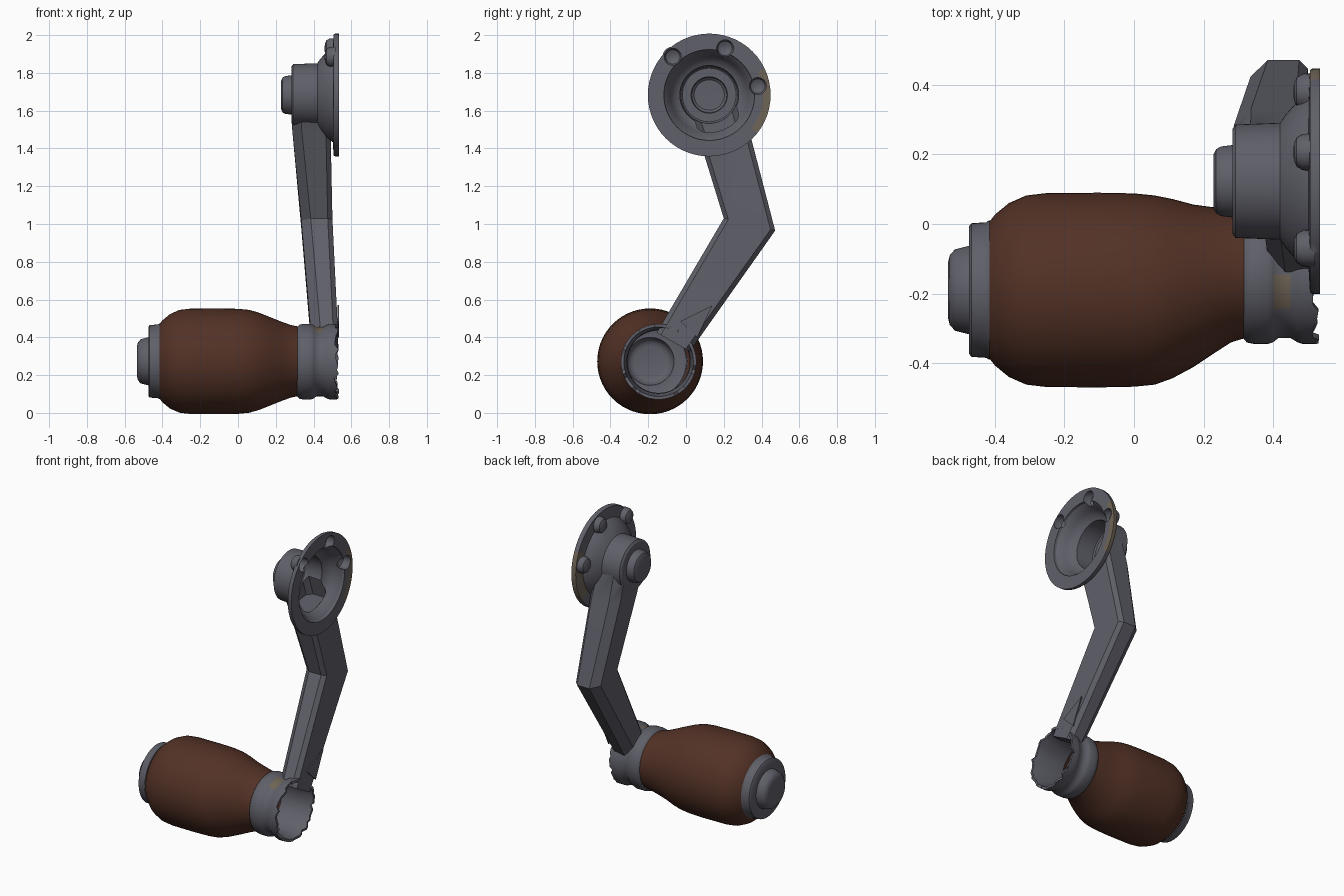
import bpy, bmesh, math, random
from mathutils import Vector

random.seed(4)
cube = bpy.data.objects.get("Cube")
if cube:
    bpy.data.objects.remove(cube)


def material(name, rgb):
    m = bpy.data.materials.new(name)
    m.use_nodes = True
    m.diffuse_color = (*rgb, 1)
    bsdf = m.node_tree.nodes["Principled BSDF"]
    bsdf.inputs["Base Color"].default_value = (*rgb, 1)
    bsdf.inputs["Roughness"].default_value = 0.6
    return m


MATS = [material("grey metal", (0.115, 0.115, 0.142)),
        material("brown wood", (0.085, 0.031, 0.019)),
        material("tan wear", (0.16, 0.13, 0.095))]
GREY, BROWN, TAN = range(3)


def make(name, bm, mat=GREY):
    bmesh.ops.recalc_face_normals(bm, faces=bm.faces)
    for f in bm.faces:
        f.material_index = mat
    mesh = bpy.data.meshes.new(name)
    bm.to_mesh(mesh)
    bm.free()
    for m in MATS:
        mesh.materials.append(m)
    ob = bpy.data.objects.new(name, mesh)
    bpy.context.collection.objects.link(ob)
    return ob


def activate(ob):
    bpy.ops.object.select_all(action='DESELECT')
    ob.select_set(True)
    bpy.context.view_layer.objects.active = ob


def smooth(ob, deg=35):
    activate(ob)
    bpy.ops.object.shade_smooth_by_angle(angle=math.radians(deg))


def lathe(name, profile, y, z, mat=GREY, seg=56):
    """Turn (x, radius, optional sideways shift) points around an x axis."""
    bm = bmesh.new()
    rings = []
    for x, r, *shift in profile:
        cy = y + (shift[0] if shift else 0)
        n = seg if r > 0 else 1
        rings.append([bm.verts.new((x, cy + r * math.cos(math.tau * i / seg),
                                    z + r * math.sin(math.tau * i / seg))) for i in range(n)])
    for a, b in zip(rings, rings[1:]):
        for i in range(seg):
            j = (i + 1) % seg
            corners = [a[i % len(a)], a[j % len(a)], b[j % len(b)], b[i % len(b)]]
            bm.faces.new(list(dict.fromkeys(corners)))
    return make(name, bm, mat)


def beam(name, stations, chamfer):
    """Loft a chamfered box through (inner yz, outer yz, x_min, x_max)."""
    bm = bmesh.new()
    rings = []
    for inner, outer, x0, x1 in stations:
        a, b = Vector(inner), Vector(outer)
        u = (b - a).normalized()
        c, d = chamfer, chamfer * 0.5
        section = [(a + u * c, x0), (b - u * c, x0), (b, x0 + c), (b, x1 - d),
                   (b - u * d, x1), (a + u * d, x1), (a, x1 - d), (a, x0 + c)]
        rings.append([bm.verts.new((x, p.x, p.y)) for p, x in section])
    for a, b in zip(rings, rings[1:]):
        for i in range(8):
            j = (i + 1) % 8
            bm.faces.new((a[i], a[j], b[j], b[i]))
    bm.faces.new(rings[0])
    bm.faces.new(rings[-1])
    return make(name, bm)


def combine(target, tool, operation):
    mod = target.modifiers.new("combine", 'BOOLEAN')
    mod.operation, mod.solver, mod.object = operation, 'EXACT', tool
    activate(target)
    bpy.ops.object.modifier_apply(modifier=mod.name)
    bpy.data.objects.remove(tool)


# Hub: knob, boss, flare and wide flange as one solid
HUB = (0.123, 1.683)
hub = lathe("crank_arm", [(0.228, 0), (0.228, 0.075), (0.236, 0.092), (0.25, 0.1), (0.283, 0.104),
                          (0.283, 0.15), (0.292, 0.163), (0.42, 0.168), (0.435, 0.19), (0.47, 0.23),
                          (0.502, 0.25), (0.506, 0.32), (0.514, 0.325), (0.535, 0.325), (0.535, 0.285),
                          (0.535, 0)], *HUB)

# Worn patch on the flange edge
for f in hub.data.polygons:
    dy, dz = f.center.y - HUB[0], f.center.z - HUB[1]
    if math.hypot(dy, dz) > 0.28 and f.center.x > 0.5 and -0.7 < math.atan2(dz, dy) < 0.45:
        f.material_index = TAN

# Bent arm
arm = beam("arm", [((-0.02, 1.7), (0.275, 1.7), 0.285, 0.47),
                   ((0.055, 1.5), (0.333, 1.5), 0.287, 0.49),
                   ((0.2, 1.03), (0.472, 0.965), 0.335, 0.5),
                   ((-0.155, 0.425), (0.02, 0.325), 0.388, 0.53)], 0.05)
combine(hub, arm, 'UNION')

# Domed screw seats on the back of the flange, hollow from the front
SEATS = [(-0.07, 1.885), (0.207, 1.93), (0.38, 1.73)]
for y, z in SEATS:
    dome = lathe("dome", [(0.458, 0), (0.46, 0.025), (0.468, 0.042), (0.485, 0.052),
                          (0.52, 0.054), (0.52, 0)], y, z, seg=24)
    combine(hub, dome, 'UNION')
for y, z in SEATS:
    dimple = lathe("dimple", [(0.473, 0), (0.475, 0.02), (0.485, 0.038), (0.5, 0.045),
                              (0.56, 0.045), (0.56, 0)], y, z, seg=24)
    combine(hub, dimple, 'DIFFERENCE')

# Hollow inside of the hub and the mouth of the arm
cavity = lathe("cavity", [(0.24, 0), (0.243, 0.08), (0.255, 0.093), (0.297, 0.096), (0.297, 0.142),
                          (0.305, 0.15), (0.425, 0.156), (0.435, 0.18), (0.47, 0.205), (0.495, 0.215),
                          (0.52, 0.238), (0.56, 0.245), (0.56, 0)], *HUB)
combine(hub, cavity, 'DIFFERENCE')
mouth = beam("mouth", [((0.0, 1.69), (0.25, 1.69), 0.305, 0.46),
                       ((0.07, 1.48), (0.3, 1.5), 0.315, 0.46)], 0.03)
combine(hub, mouth, 'DIFFERENCE')
smooth(hub, 32)

# Raised triangle on the lower arm
bm = bmesh.new()
tri = [(-0.03, 0.485), (0.14, 0.57), (0.06, 0.4)]
base = bm.faces.new([bm.verts.new((0.527, y, z)) for y, z in tri])
top = bmesh.ops.extrude_face_region(bm, geom=[base])
bmesh.ops.translate(bm, vec=(0.007, 0, 0),
                    verts=[v for v in top["geom"] if isinstance(v, bmesh.types.BMVert)])
make("arm_triangle", bm)

# Handle: end cap, barrel grip and ferrule, all hollow and open towards the arm
AXIS = (-0.19, 0.273)
cap = lathe("end_cap", [(-0.535, 0), (-0.535, 0.08), (-0.53, 0.1), (-0.515, 0.117), (-0.475, 0.127),
                        (-0.475, 0.182), (-0.468, 0.192), (-0.425, 0.195), (-0.415, 0.202)], *AXIS)
grip = lathe("grip", [(-0.415, 0.198), (-0.4, 0.217), (-0.36, 0.25), (-0.31, 0.272), (-0.25, 0.279),
                      (-0.1, 0.28), (0.0, 0.278), (0.06, 0.272, 0.0), (0.11, 0.258, 0.004),
                      (0.17, 0.234, 0.012), (0.23, 0.21, 0.028), (0.28, 0.192, 0.042),
                      (0.32, 0.184, 0.046)], *AXIS, mat=BROWN)
ferrule = lathe("ferrule", [(0.31, 0.165), (0.31, 0.18), (0.325, 0.196), (0.345, 0.2), (0.385, 0.2),
                            (0.4, 0.195), (0.415, 0.183), (0.45, 0.183), (0.47, 0.195), (0.485, 0.2),
                            (0.532, 0.2), (0.532, 0.184), (0.45, 0.168), (0.31, 0.165)], -0.145, 0.271)

# Ragged open rim and a small worn patch on the ferrule
for a, b in zip([v for v in ferrule.data.vertices if v.co.x > 0.53][:56],
                [v for v in ferrule.data.vertices if v.co.x > 0.53][56:]):
    a.co.x = b.co.x = 0.535 - random.uniform(0, 0.025)
for f in ferrule.data.polygons:
    c = f.center
    if 0.395 < c.x < 0.46 and c.z > 0.42 and -0.24 < c.y < -0.14:
        f.material_index = TAN
for ob in (cap, grip, ferrule):
    smooth(ob, 40)
